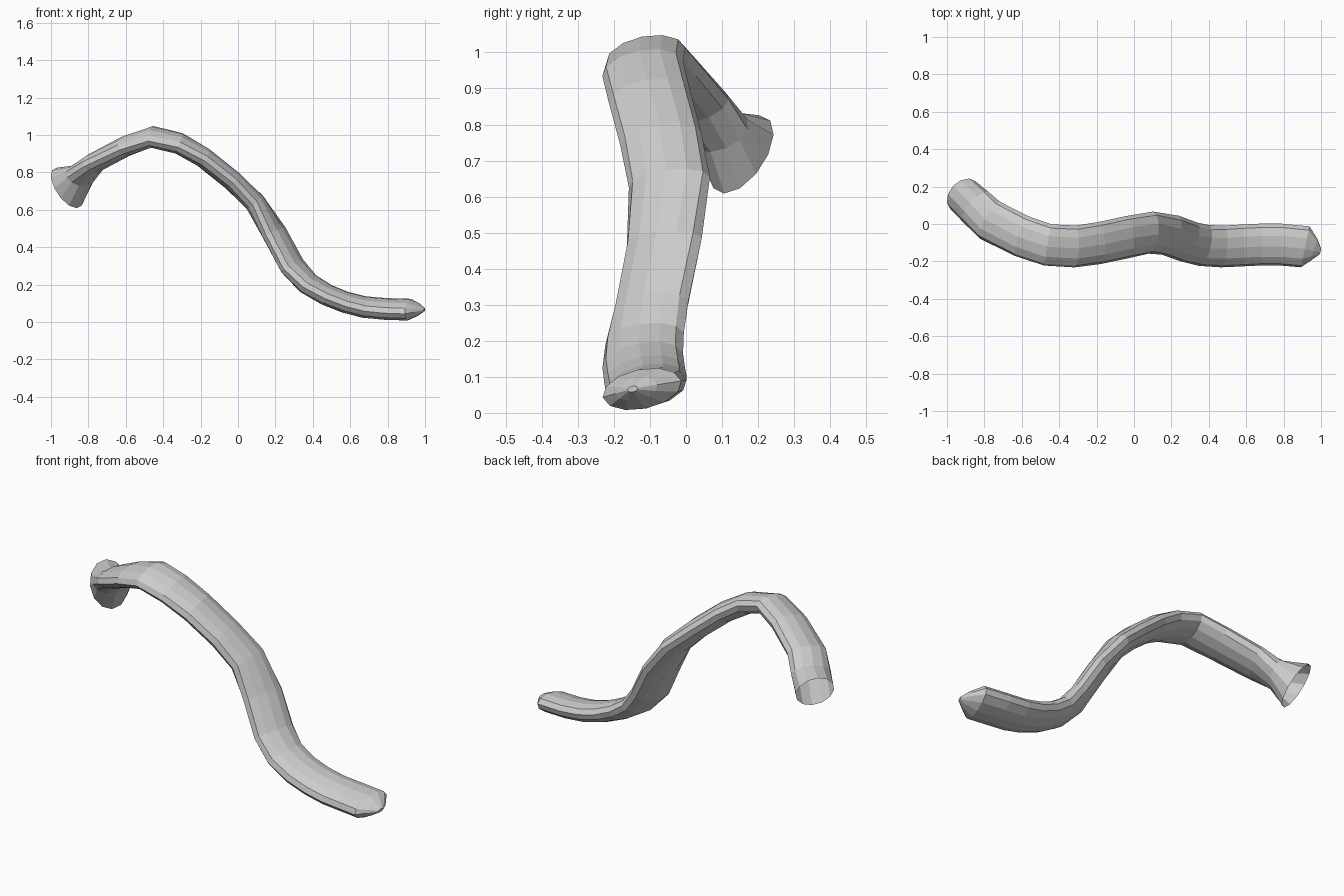
import bpy, bmesh
from math import sin, cos, pi
from mathutils import Vector

if "Cube" in bpy.data.objects:
    bpy.data.objects.remove(bpy.data.objects["Cube"])

SIDES = 12
A, B, ROLL = 0.114, 0.055, 0.2   # half width, half thickness, twist of the oval section

# Path stations: centre x, y, z, half width, half thickness, roll
stations = [
    (-0.915, 0.155, 0.717, 0.100, 0.130, 0.0),    # flared open mouth
    (-0.845, 0.090, 0.780, 0.106, 0.068, 0.08),
]
body = [
    (-0.77, 0.02, 0.85), (-0.60, -0.065, 0.94), (-0.46, -0.112, 0.99),
    (-0.315, -0.12, 0.955), (-0.185, -0.102, 0.88), (-0.035, -0.07, 0.76),
    (0.09, -0.046, 0.64), (0.195, -0.06, 0.475), (0.29, -0.095, 0.30),
    (0.375, -0.115, 0.205), (0.475, -0.12, 0.145), (0.575, -0.115, 0.105),
    (0.675, -0.11, 0.08), (0.785, -0.11, 0.07), (0.915, -0.122, 0.066),
]
stations += [p + (A, B, ROLL) for p in body]
stations += [                                     # blunt pointed tip
    (0.963, -0.138, 0.066, 0.062, 0.032, ROLL),
    (0.997, -0.148, 0.066, 0.015, 0.008, ROLL),
]


def ring(bm, i):
    """Oval ring of vertices square to the path at station i."""
    c = Vector(stations[i][:3])
    a, b, roll = stations[i][3:]
    before = Vector(stations[max(i - 1, 0)][:3])
    after = Vector(stations[min(i + 1, len(stations) - 1)][:3])
    t = ((c - before).normalized() + (after - c).normalized()).normalized()
    side = Vector((0, 0, 1)).cross(t).normalized()
    up = t.cross(side)
    s = side * cos(roll) + up * sin(roll)
    u = up * cos(roll) - side * sin(roll)
    return [bm.verts.new(c + s * a * cos(k * 2 * pi / SIDES) + u * b * sin(k * 2 * pi / SIDES))
            for k in range(SIDES)]


# Tube skin, open at the mouth and closed at the tip
bm = bmesh.new()
rings = [ring(bm, i) for i in range(len(stations))]
for r0, r1 in zip(rings, rings[1:]):
    for k in range(SIDES):
        n = (k + 1) % SIDES
        bm.faces.new((r0[k], r0[n], r1[n], r1[k]))
bm.faces.new(rings[-1])
mesh = bpy.data.meshes.new("curved_tube")
bm.to_mesh(mesh)
bm.free()
bpy.context.collection.objects.link(bpy.data.objects.new("curved_tube", mesh))
